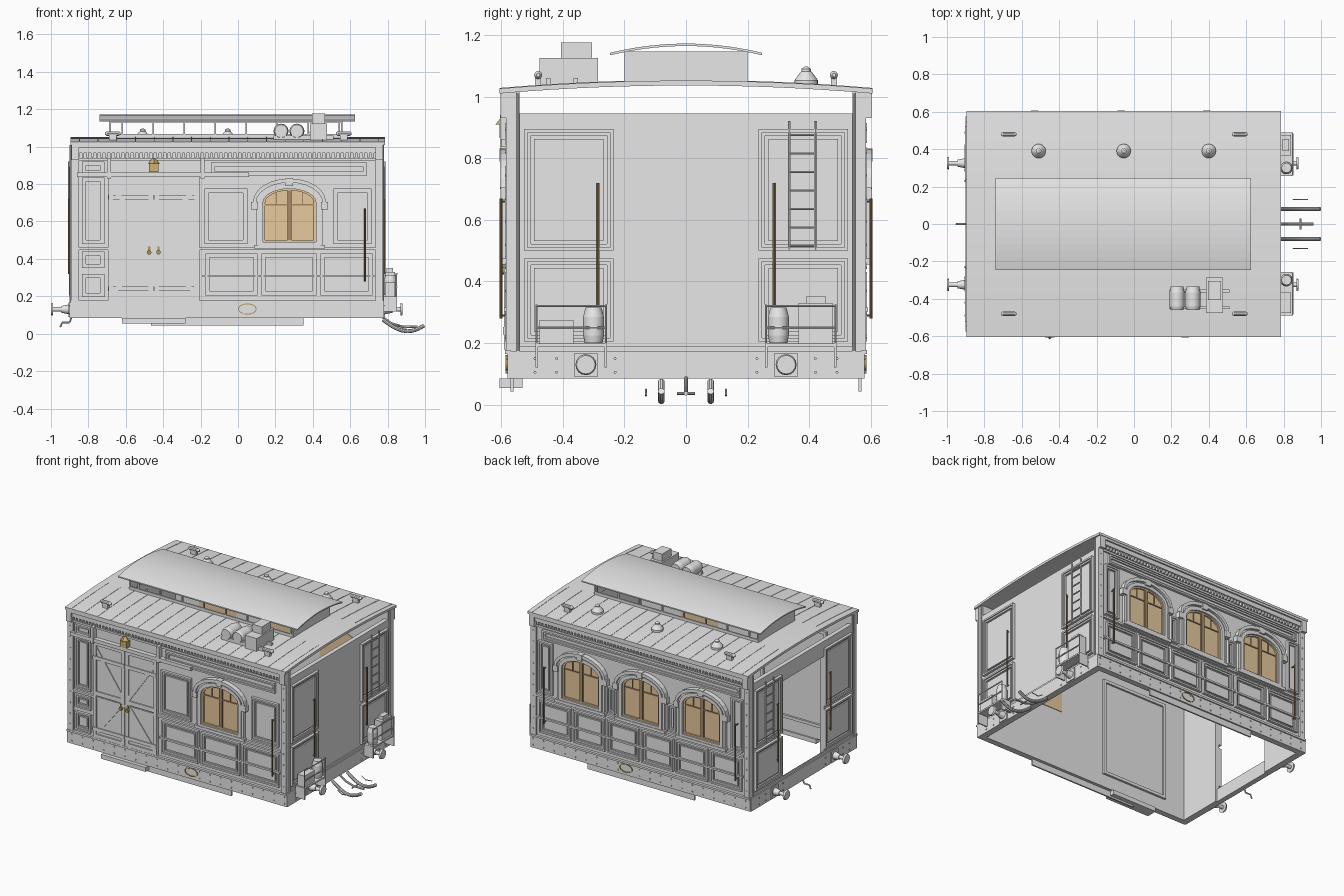
import bpy, bmesh, math
from mathutils import Vector

def material(name, *rgb):
    m = bpy.data.materials.new(name)
    m.diffuse_color = (*rgb, 1)
    return m

GREY = material("pale_grey", 0.8, 0.8, 0.8)
TAN = material("tan_glass", 0.8, 0.59, 0.34)
WOOD = material("window_wood", 0.38, 0.25, 0.14)
BROWN = material("handrail_brown", 0.27, 0.17, 0.08)
BRASS = material("brass", 0.45, 0.31, 0.08)
GOLD = material("lamp_gold", 0.62, 0.45, 0.17)

parts = {}
def part(name, mat=GREY):
    return parts.setdefault(name, (bmesh.new(), mat))[0]

# Each wall maps (along, outward, up) to world space
FRONT = lambda u, d, v: Vector((u, -0.57 - d, v))
BACK = lambda u, d, v: Vector((u, 0.57 + d, v))
RIGHT = lambda u, d, v: Vector((0.765 + d, u, v))
LEFT = lambda u, d, v: Vector((-0.885 - d, u, v))
WORLD = lambda u, d, v: Vector((u, d, v))
CROSS = lambda u, d, v: Vector((d, u, v))

def prism(bm, pts, d0, d1, at):
    a = [bm.verts.new(at(u, d0, v)) for u, v in pts]
    b = [bm.verts.new(at(u, d1, v)) for u, v in pts]
    n = len(pts)
    fs = [bm.faces.new(a), bm.faces.new(b[::-1])]
    fs += [bm.faces.new((a[i], b[i], b[(i + 1) % n], a[(i + 1) % n])) for i in range(n)]
    bmesh.ops.recalc_face_normals(bm, faces=fs)

def rect(u0, u1, v0, v1, k=0):
    return [(u0 + k, v0 + k), (u1 - k, v0 + k), (u1 - k, v1 - k), (u0 + k, v1 - k)]

def box(bm, u0, u1, d0, d1, v0, v1, at=WORLD):
    prism(bm, rect(u0, u1, v0, v1), d0, d1, at)

def ring(bm, outer, inner, d0, d1, at):
    for i in range(len(outer)):
        prism(bm, [outer[i - 1], outer[i], inner[i], inner[i - 1]], d0, d1, at)

def rod(bm, p0, p1, r0, r1=None, n=12):
    p0, p1 = Vector(p0), Vector(p1)
    q = (p1 - p0).to_track_quat('Z', 'Y')
    loop = lambda p, r: [bm.verts.new(p + q @ Vector((r * math.cos(t * math.tau / n), r * math.sin(t * math.tau / n), 0))) for t in range(n)]
    a, b = loop(p0, r0), loop(p1, r0 if r1 is None else r1)
    bm.faces.new(a[::-1]); bm.faces.new(b)
    for i in range(n):
        bm.faces.new((a[i - 1], a[i], b[i], b[i - 1]))

def turned(bm, at, u, w, profile, n=20):
    # stacked rings on an upright axis: profile of (height, radius)
    for (v0, r0), (v1, r1) in zip(profile, profile[1:]):
        rod(bm, at(u, w, v0), at(u, w, v1), r0, r1, n)

def panel(bm, u0, u1, v0, v1, at):
    # stepped moulding around a slightly raised field
    ring(bm, rect(u0, u1, v0, v1), rect(u0, u1, v0, v1, 0.011), 0, 0.018, at)
    ring(bm, rect(u0, u1, v0, v1, 0.011), rect(u0, u1, v0, v1, 0.022), 0, 0.010, at)
    if min(u1 - u0, v1 - v0) > 0.09:
        prism(bm, rect(u0, u1, v0, v1, 0.032), 0, 0.008, at)

def arch(c, hw, z0, zs, rise, n=12):
    return [(c - hw, z0), (c + hw, z0)] + [(c + hw * math.cos(math.pi * i / n), zs + rise * math.sin(math.pi * i / n)) for i in range(n + 1)]

def window(c, at):
    # arched glass, timber bars, moulded surround and hood
    edge = arch(c, 0.142, 0.49, 0.70, 0.075)
    prism(part("window_glass", TAN), edge, -0.034, 0.004, at)
    ring(part("window_glass", TAN), edge, arch(c, 0.13, 0.50, 0.70, 0.066), 0, 0.014, at)
    s = part("window_bars", WOOD)
    box(s, c - 0.011, c + 0.011, 0, 0.014, 0.50, 0.768, at)
    for k in (-1, 1):
        box(s, c + k * 0.07 - 0.003, c + k * 0.07 + 0.003, 0, 0.010, 0.69, 0.752, at)
    box(s, c - 0.13, c + 0.13, 0, 0.010, 0.686, 0.694, at)
    f = part("window_surrounds")
    mid = arch(c, 0.165, 0.475, 0.70, 0.10)
    ring(f, mid, edge, 0, 0.026, at)
    ring(f, arch(c, 0.18, 0.47, 0.70, 0.115), mid, 0, 0.018, at)
    hood, low = arch(c, 0.195, 0.7, 0.705, 0.125)[2:], arch(c, 0.178, 0.7, 0.70, 0.108)[2:]
    for i in range(12):
        prism(f, [hood[i], hood[i + 1], low[i + 1], low[i]], 0, 0.034, at)
    for k in (-0.187, 0.187):
        box(f, c + k - 0.018, c + k + 0.018, 0, 0.032, 0.665, 0.705, at)
    box(f, c - 0.02, c + 0.02, 0, 0.036, 0.79, 0.832, at)
    box(f, c - 0.19, c + 0.19, 0, 0.03, 0.455, 0.475, at)

def handrail(at, u, v0, v1, d=0.03):
    b = part("handrails", BROWN)
    rod(b, at(u, d, v0), at(u, d, v1), 0.005, n=8)
    for v in (v0 + 0.01, v1 - 0.01):
        rod(b, at(u, 0, v), at(u, d, v), 0.004, n=6)

def rivet(at, u, v, d):
    rod(part("rivets"), at(u, 0, v), at(u, d, v), 0.005, n=6)

# Side walls, sills, cornices and pillars
oval = lambda r: [(0.05 + (0.042 + r) * math.cos(t * math.tau / 24), 0.132 + (0.022 + r) * math.sin(t * math.tau / 24)) for t in range(24)]
for at in (FRONT, BACK):
    box(part("side_walls"), -0.885, 0.765, -0.03, 0, 0.085, 1.02, at)
    box(part("sills"), -0.895, 0.78, -0.02, 0.010, 0.085, 0.168, at)
    box(part("sills"), -0.895, 0.78, 0, 0.018, 0.165, 0.178, at)
    for i in range(21):
        for v in (0.105, 0.15):
            rivet(at, -0.86 + i * 0.081, v, 0.015)
    ring(part("oval_plate_rims", BRASS), oval(0.008), oval(0.003), 0, 0.015, at)
    box(part("under_plates"), -0.465, 0.35, -0.01, 0, 0.043, 0.09, at)
    for d, v0, v1 in ((0.032, 0.995, 1.025), (0.022, 0.965, 0.995), (0.010, 0.925, 0.938)):
        box(part("cornices"), -0.89, 0.775, 0, d, v0, v1, at)
    for i in range(64):
        box(part("dentils"), -0.86 + i * 0.025, -0.848 + i * 0.025, 0, 0.017, 0.943, 0.965, at)
    for u in (-0.87, 0.755):
        box(part("corner_pillars"), u - 0.02, u + 0.02, 0, 0.014, 0.17, 0.97, at)
        box(part("corner_brackets"), u - 0.02, u + 0.02, 0, 0.032, 0.93, 0.995, at)
        for i in range(10):
            rivet(at, u, 0.22 + i * 0.075, 0.018)
    box(part("waist_rails"), -0.85, 0.735, 0, 0.016, 0.448, 0.462, at)

# Front and back panelling, windows and handrails
p = part("wall_panels")
for v0, v1 in ((0.85, 0.92), (0.48, 0.835), (0.35, 0.44), (0.195, 0.32)):
    panel(p, -0.835, -0.715, v0, v1, FRONT)
for u0, u1, v0, v1 in ((-0.18, 0.05, 0.48, 0.775), (0.51, 0.715, 0.48, 0.775), (-0.145, 0.69, 0.845, 0.915),
                       (-0.175, 0.105, 0.205, 0.43), (0.125, 0.42, 0.205, 0.43), (0.44, 0.72, 0.205, 0.43)):
    panel(p, u0, u1, v0, v1, FRONT)
for u0, u1, v0, v1 in ((0.132, 0.192, 0.48, 0.66), (-0.328, -0.268, 0.48, 0.66), (0.61, 0.72, 0.48, 0.835),
                       (-0.84, -0.75, 0.48, 0.835), (-0.82, 0.69, 0.85, 0.915)):
    panel(p, u0, u1, v0, v1, BACK)
for i in range(6):
    panel(p, -0.83 + i * 0.26, -0.59 + i * 0.26, 0.205, 0.43, BACK)
box(part("waist_rails"), -0.19, 0.73, 0, 0.02, 0.303, 0.315, FRONT)
box(part("waist_rails"), -0.84, 0.73, 0, 0.02, 0.303, 0.315, BACK)
for at, c in ((FRONT, 0.275), (BACK, 0.39), (BACK, -0.067), (BACK, -0.53)):
    window(c, at)
for at, u in ((FRONT, 0.68), (BACK, -0.795), (BACK, 0.665)):
    handrail(at, u, 0.28, 0.67)

# Braced double door with sliding rail, knobs, lamp and step
door = part("freight_door")
box(door, -0.695, -0.205, -0.032, 0.012, 0.178, 0.84, FRONT)
ring(door, rect(-0.70, -0.20, 0.173, 0.845), rect(-0.70, -0.20, 0.173, 0.845, 0.02), -0.045, -0.03, FRONT)
for a, b in ((-0.693, -0.453), (-0.207, -0.447)):
    u0, u1, k = min(a, b), max(a, b), math.copysign(0.03, b - a)
    ring(door, rect(u0, u1, 0.18, 0.84), rect(u0, u1, 0.18, 0.84, 0.025), 0.01, 0.02, FRONT)
    box(door, u0, u1, 0.01, 0.02, 0.47, 0.5, FRONT)
    for v0, v1 in ((0.2, 0.47), (0.8, 0.5)):
        prism(door, [(a, v0), (a + k, v0), (b, v1), (b - k, v1)], 0.01, 0.018, FRONT)
    for v in (0.24, 0.73):
        box(part("door_hinges"), u0, u1, 0.018, 0.024, v - 0.012, v + 0.012, FRONT)
box(part("door_rail"), -0.86, 0.06, 0, 0.03, 0.838, 0.862, FRONT)
for u in (-0.69, -0.19):
    box(part("door_rail"), u - 0.01, u + 0.01, 0, 0.034, 0.83, 0.94, FRONT)
for u in (-0.475, -0.425):
    rod(part("door_knobs", BRASS), FRONT(u, 0.015, 0.435), FRONT(u, 0.035, 0.435), 0.012)
    box(part("door_knobs", BRASS), u - 0.006, u + 0.006, 0.015, 0.025, 0.44, 0.465, FRONT)
box(part("door_lamp", GOLD), -0.475, -0.425, 0, 0.036, 0.865, 0.91, FRONT)
turned(part("door_lamp", GOLD), FRONT, -0.45, 0.018, [(0.91, 0.03), (0.938, 0.008)], 4)
box(part("door_step"), -0.62, -0.28, -0.04, 0.035, 0.055, 0.085, FRONT)

# End walls: right closed, left with doorway
w = part("end_walls")
box(w, -0.57, 0.57, -0.03, 0, 0.085, 0.945, RIGHT)
for u0, u1, v0 in ((-0.57, -0.235, 0.085), (0.235, 0.57, 0.085), (-0.235, 0.235, 0.84)):
    box(w, u0, u1, -0.03, 0, v0, 0.945, LEFT)
for at in (RIGHT, LEFT):
    box(part("end_beams"), -0.576, 0.576, -0.02, 0.015, 0.085, 0.175, at)
    box(part("end_beams"), -0.576, 0.576, 0, 0.008, 0.175, 0.19, at)
    for s in (-1, 1):
        for v0, v1 in ((0.5, 0.895), (0.205, 0.475)):
            panel(p, min(s * 0.235, s * 0.525), max(s * 0.235, s * 0.525), v0, v1, at)
        rod(part("corner_pipes"), at(s * 0.545, 0.01, 0.175), at(s * 0.545, 0.01, 1.01), 0.005, n=8)
        box(part("corner_pillars"), s * 0.566 - 0.016, s * 0.566 + 0.016, -0.01, 0.008, 0.17, 1.02, at)
        handrail(at, s * 0.285, 0.32, 0.72, 0.018)
        box(part("buffers"), s * 0.325 - 0.037, s * 0.325 + 0.037, 0.01, 0.022, 0.09, 0.168, at)
        for d0, d1, r0, r1 in ((0.02, 0.06, 0.026, 0.018), (0.06, 0.105, 0.012, 0.012), (0.103, 0.115, 0.034, 0.03)):
            rod(part("buffers"), at(s * 0.325, d0, 0.13), at(s * 0.325, d1, 0.13), r0, r1, 16)
        for u in (0.23, 0.42, 0.49):
            for v in (0.105, 0.15):
                rivet(at, s * u, v, 0.02)
    for u in (0.335, 0.42):
        rod(part("end_ladders"), at(u, 0.018, 0.5), at(u, 0.018, 0.92), 0.005, n=6)
    for i in range(7):
        rod(part("end_ladders"), at(0.335, 0.018, 0.515 + i * 0.06), at(0.42, 0.018, 0.515 + i * 0.06), 0.004, n=6)

# Tool racks on the right end
for s, h in ((-1, 0.275), (1, 0.33)):
    lo, hi = sorted((s * 0.26, s * 0.485))
    box(part("tool_racks"), lo, hi, 0.015, 0.085, 0.188, 0.198, RIGHT)
    for v in (0.25, 0.32):
        rod(part("tool_racks"), RIGHT(lo, 0.085, v), RIGHT(hi, 0.085, v), 0.004, n=6)
    for u in (lo, hi):
        box(part("tool_racks"), u - 0.004, u + 0.004, 0.015, 0.085, 0.12, 0.2, RIGHT)
        rod(part("tool_racks"), RIGHT(u, 0.082, 0.2), RIGHT(u, 0.082, 0.325), 0.004, n=6)
    box(part("tool_boxes"), s * 0.42 - 0.055, s * 0.42 + 0.055, 0.02, 0.075, 0.198, h, RIGHT)
    turned(part("fuel_cans"), RIGHT, s * 0.3, 0.05, [(0.2, 0.029), (0.225, 0.034), (0.285, 0.034), (0.315, 0.026)], 16)
box(part("tool_boxes"), 0.39, 0.455, 0.03, 0.065, 0.33, 0.352, RIGHT)

# Hoses and couplings
def tube(name, r, *pts):
    for a, b in zip(pts, pts[1:]):
        rod(part(name), a, b, r, n=10)
for y in (-1, 1):
    tube("brake_hoses", 0.011, *[(0.775 + 0.022 * i, y * 0.08, 0.075 - 0.062 * math.sin(math.pi * i / 12)) for i in range(11)])
    tube("safety_chains", 0.003, (0.85, y * 0.13, 0.05), (0.88, y * 0.13, 0.03), (0.93, y * 0.13, 0.035))
tube("screw_coupling", 0.007, (0.77, 0, 0.09), (0.82, 0, 0.055), (0.88, 0, 0.037), (0.96, 0, 0.037))
tube("screw_coupling", 0.005, (0.89, -0.03, 0.037), (0.89, 0.03, 0.037))
tube("rear_hook", 0.005, (-0.89, 0, 0.09), (-0.90, 0, 0.06), (-0.94, 0, 0.06), (-0.95, 0, 0.035))

# Curved roof, open beneath the raised lantern
def arc_strip(bm, ys, z, t, x0, x1):
    for a, b in zip(ys, ys[1:]):
        prism(bm, [(a, z(a) - t), (b, z(b) - t), (b, z(b)), (a, z(a))], x0, x1, CROSS)
zroof = lambda y: 1.052 - 0.026 * (y / 0.605) ** 2
zlan = lambda y: 1.172 - 0.03 * (y / 0.247) ** 2
for s in (-1, 1):
    ys = [s * (0.2 + 0.081 * i) for i in range(6)]
    arc_strip(part("roof"), ys, zroof, 0.016, -0.895, 0.785)
    for i in range(17):
        arc_strip(part("roof_seams"), ys, lambda y: zroof(y) + 0.002, 0.004, -0.85 + i * 0.1, -0.846 + i * 0.1)
    lo, hi = sorted((s * 0.19, s * 0.2))
    box(part("lantern_frame"), -0.69, 0.56, lo, hi, 1.035, 1.068)
    box(part("lantern_frame"), -0.69, 0.56, lo, hi, 1.128, 1.15)
    for i in range(8):
        box(part("lantern_frame"), -0.624 + i * 0.166, -0.616 + i * 0.166, lo, hi, 1.06, 1.13)
for x0, x1 in ((-0.895, -0.69), (0.56, 0.785)):
    arc_strip(part("roof"), [-0.2 + 0.1 * i for i in range(5)], zroof, 0.016, x0, x1)
for x in (-0.69, 0.55):
    box(part("lantern_frame"), x, x + 0.01, -0.2, 0.2, 1.04, 1.147)
arc_strip(part("lantern_roof"), [-0.247 + 0.494 * i / 14 for i in range(15)], zlan, 0.008, -0.74, 0.625)

# Roof vents, lamps and machinery
for x in (-0.51, -0.055, 0.4):
    turned(part("roof_vents"), WORLD, x, 0.39, [(1.03, 0.038), (1.053, 0.038), (1.078, 0.02), (1.082, 0.015), (1.09, 0.015), (1.097, 0.005)])
for x in (-0.67, 0.565):
    for y in (-0.48, 0.48):
        tube("roof_lamps", 0.013, (x - 0.03, y, 1.07), (x + 0.03, y, 1.07))
        for k in (-1, 1):
            rod(part("roof_lamps"), (x + k * 0.03, y, 1.07), (x + k * 0.042, y, 1.07), 0.013, 0.006)
        box(part("roof_lamps"), x - 0.02, x + 0.02, y - 0.01, y + 0.01, 1.03, 1.065)
for x in (0.23, 0.315):
    for y0, y1, r0, r1 in ((-0.46, -0.44, 0.034, 0.04), (-0.44, -0.365, 0.04, 0.04), (-0.365, -0.335, 0.04, 0.034)):
        rod(part("roof_tanks"), (x, y0, 1.083), (x, y1, 1.083), r0, r1, 20)
for u0, u1, d0, d1, v0, v1 in ((0.385, 0.475, -0.475, -0.285, 1.035, 1.125), (0.395, 0.465, -0.405, -0.305, 1.125, 1.176),
                               (0.19, 0.51, -0.455, -0.44, 1.035, 1.06), (0.19, 0.51, -0.365, -0.35, 1.035, 1.06)):
    box(part("roof_compressor"), u0, u1, d0, d1, v0, v1)

# Turn every part into an object
for name, (bm, mat) in parts.items():
    me = bpy.data.meshes.new(name)
    bm.to_mesh(me)
    me.materials.append(mat)
    ob = bpy.data.objects.new(name, me)
    bpy.context.collection.objects.link(ob)
    bpy.context.view_layer.objects.active = ob
    ob.select_set(True)
bpy.ops.object.shade_smooth_by_angle(angle=math.radians(30))
